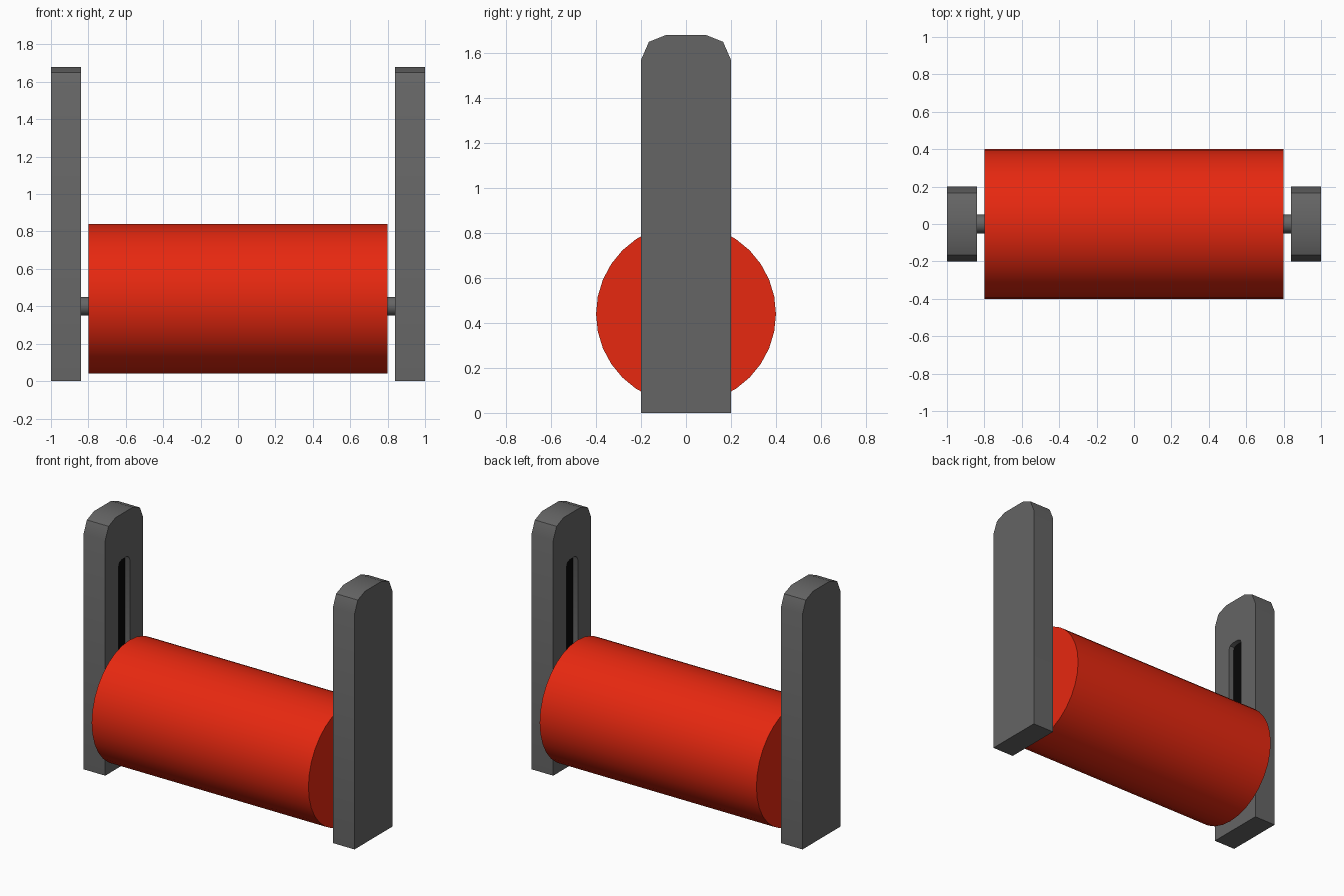
import bpy
import bmesh
from math import cos, sin, pi, radians

cube = bpy.data.objects.get("Cube")
if cube:
    bpy.data.objects.remove(cube, do_unlink=True)


def material(name, rgb):
    mat = bpy.data.materials.new(name)
    mat.use_nodes = True
    mat.diffuse_color = (*rgb, 1)
    mat.node_tree.nodes["Principled BSDF"].inputs["Base Color"].default_value = (*rgb, 1)
    return mat


RED = material("red", (0.8, 0.021, 0.005))
GREY = material("dark grey", (0.13, 0.13, 0.13))
BLACK = material("black", (0.002, 0.002, 0.002))


def activate(obj):
    bpy.ops.object.select_all(action="DESELECT")
    obj.select_set(True)
    bpy.context.view_layer.objects.active = obj


def prism(name, outline, x0, x1, mat):
    """Extrude a (y, z) outline along x."""
    bm = bmesh.new()
    face = bm.faces.new([bm.verts.new((x0, y, z)) for y, z in outline])
    new = bmesh.ops.extrude_face_region(bm, geom=[face])["geom"]
    for v in new:
        if isinstance(v, bmesh.types.BMVert):
            v.co.x = x1
    bmesh.ops.recalc_face_normals(bm, faces=bm.faces)
    mesh = bpy.data.meshes.new(name)
    bm.to_mesh(mesh)
    bm.free()
    obj = bpy.data.objects.new(name, mesh)
    bpy.context.collection.objects.link(obj)
    mesh.materials.append(mat)
    return obj


def smooth(obj):
    activate(obj)
    bpy.ops.object.shade_smooth_by_angle(angle=radians(31))


def circle(radius, z, sides=32):
    return [(radius * cos(2 * pi * i / sides), z + radius * sin(2 * pi * i / sides))
            for i in range(sides)]


def mirrored(half):
    return half + [(-y, z) for y, z in reversed(half)]


# Bracket outline with a chamfered top, and the slot for the axle
bracket_outline = mirrored([(0.2, 0), (0.2, 1.57), (0.165, 1.65), (0.09, 1.68)])
slot_outline = mirrored([(0.025, 0.34), (0.05, 0.35), (0.06, 0.375),
                         (0.06, 1.34), (0.05, 1.365), (0.025, 1.375)])
INNER, OUTER, DEPTH = 0.84, 1.0, 0.035

for side, s in (("left", 1), ("right", -1)):
    bracket = prism(side + "_bracket", bracket_outline, s * INNER, s * OUTER, GREY)
    cutter = prism("slot_cutter", slot_outline, s * (INNER - 0.1), s * (INNER + DEPTH), GREY)
    cutter.hide_render = True
    cut = bracket.modifiers.new("slot", "BOOLEAN")
    cut.operation = "DIFFERENCE"
    cut.solver = "EXACT"
    cut.object = cutter
    activate(bracket)
    bpy.ops.object.modifier_apply(modifier=cut.name)
    bpy.data.objects.remove(cutter, do_unlink=True)

    # Black slot floor
    bracket.data.materials.clear()
    bracket.data.materials.append(GREY)
    bracket.data.materials.append(BLACK)
    for p in bracket.data.polygons:
        on_floor = abs(abs(p.center.x) - INNER - DEPTH) < 0.001
        p.material_index = int(on_floor and abs(p.normal.x) > 0.9)
    smooth(bracket)

    # Axle stub reaching into the slot
    smooth(prism(side + "_axle", circle(0.05, 0.4), s * 0.79, s * (INNER + DEPTH), GREY))

# Roller drum
smooth(prism("roller_drum", circle(0.4, 0.44), -0.8, 0.8, RED))
